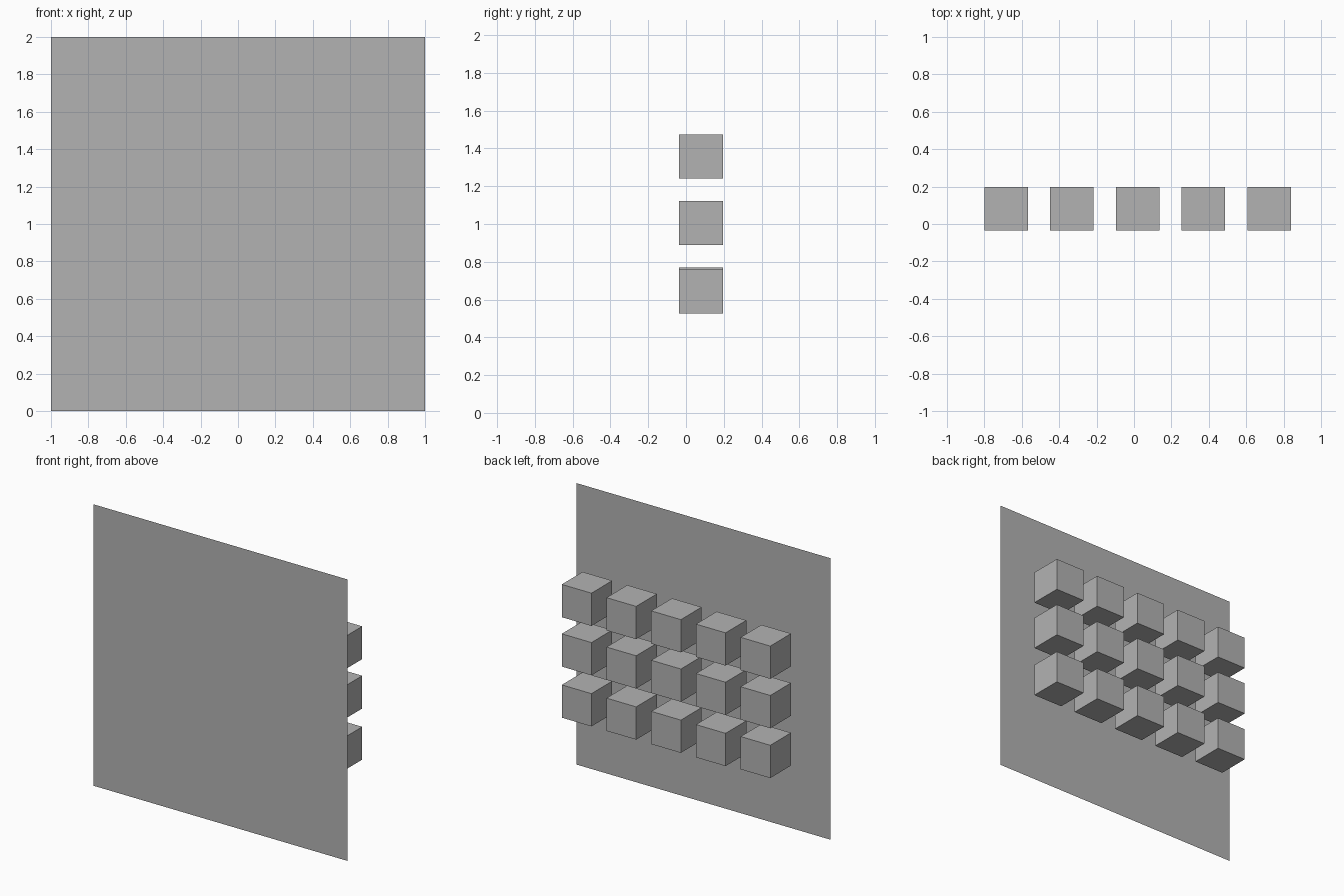
import bpy
import bmesh
from mathutils import Matrix

default = bpy.data.objects.get("Cube")
if default:
    bpy.data.objects.remove(default, do_unlink=True)

# Single grey material
grey = bpy.data.materials.new("neutral_grey")
grey.use_nodes = True
colour = (0.45, 0.45, 0.45, 1)
grey.diffuse_color = colour
grey.node_tree.nodes["Principled BSDF"].inputs["Base Color"].default_value = colour


def add_object(name, bm, location):
    mesh = bpy.data.meshes.new(name)
    bm.to_mesh(mesh)
    bm.free()
    mesh.materials.append(grey)
    obj = bpy.data.objects.new(name, mesh)
    obj.location = location
    bpy.context.collection.objects.link(obj)


# Thin upright panel, a single face turned to the front
bm = bmesh.new()
bmesh.ops.create_grid(bm, x_segments=1, y_segments=1, size=1,
                      matrix=Matrix.Rotation(1.570796, 4, 'X'))
add_object("front_panel", bm, (0, -0.197, 1))

# Grid of cubes floating behind the panel
SIZE = 0.233
row_heights = {"bottom": 0.643, "middle": 1.006, "top": 1.357}
for row, z in row_heights.items():
    for column in range(5):
        # The lower right corner cube sits slightly higher
        lift = 0.009 if row == "bottom" and column == 0 else 0
        bm = bmesh.new()
        bmesh.ops.create_cube(bm, size=SIZE)
        add_object(f"{row}_cube_{column + 1}", bm,
                   (-0.684 + column * 0.3515, 0.0805, z + lift))
